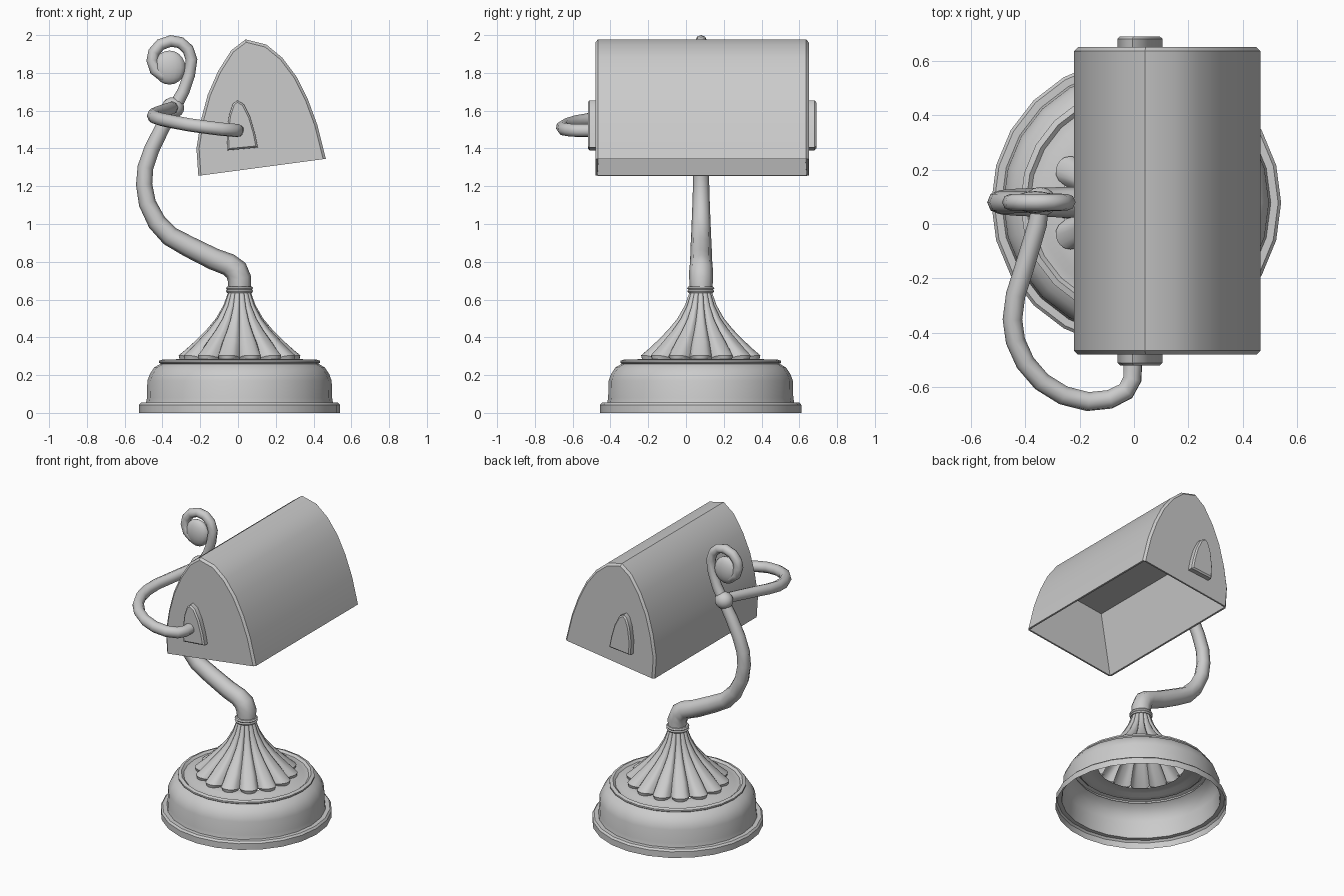
import bpy, bmesh
from math import sin, cos, pi, radians
from mathutils import Vector

if "Cube" in bpy.data.objects:
    bpy.data.objects.remove(bpy.data.objects["Cube"])

CX, CY = 0.008, 0.078      # axis of the base


def finish(name, bm, angle=35, recalc=True):
    if recalc:
        bmesh.ops.recalc_face_normals(bm, faces=bm.faces)
    me = bpy.data.meshes.new(name)
    bm.to_mesh(me)
    bm.free()
    me.shade_smooth()
    me.set_sharp_from_angle(angle=radians(angle))
    ob = bpy.data.objects.new(name, me)
    bpy.context.collection.objects.link(ob)
    return ob


def skin_rings(bm, rings):
    """Join closed rings of points with quads."""
    vr = [[bm.verts.new(p) for p in r] for r in rings]
    for a, b in zip(vr, vr[1:]):
        n = len(a)
        for i in range(n):
            j = (i + 1) % n
            bm.faces.new((a[i], a[j], b[j], b[i]))


def lathe(name, profile, n=24):
    bm = bmesh.new()
    skin_rings(bm, [[(CX + r * cos(2 * pi * i / n), CY + r * sin(2 * pi * i / n), z)
                     for i in range(n)] for r, z in profile])
    return finish(name, bm, recalc=False)


def tube(name, pts, sides=2):
    """Round tube through (x, y, z, radius) points."""
    cu = bpy.data.curves.new(name, 'CURVE')
    cu.dimensions = '3D'
    cu.bevel_depth = 1.0
    cu.bevel_resolution = sides
    cu.use_fill_caps = True
    sp = cu.splines.new('POLY')
    sp.points.add(len(pts) - 1)
    for p, (x, y, z, r) in zip(sp.points, pts):
        p.co = (x, y, z, 1)
        p.radius = r
    tmp = bpy.data.objects.new(name + "_path", cu)
    bpy.context.collection.objects.link(tmp)
    dg = bpy.context.evaluated_depsgraph_get()
    me = bpy.data.meshes.new_from_object(tmp.evaluated_get(dg))
    bpy.data.objects.remove(tmp)
    bm = bmesh.new()
    bm.from_mesh(me)
    return finish(name, bm, 50)


def ball(name, loc, scale):
    bm = bmesh.new()
    bmesh.ops.create_uvsphere(bm, u_segments=16, v_segments=10, radius=1)
    bmesh.ops.scale(bm, vec=scale, verts=bm.verts)
    bmesh.ops.translate(bm, vec=loc, verts=bm.verts)
    return finish(name, bm)


def prism(outline, y0, y1):
    """Extrude an x-z outline along y."""
    bm = bmesh.new()
    a = [bm.verts.new((x, y0, z)) for x, z in outline]
    b = [bm.verts.new((x, y1, z)) for x, z in outline]
    n = len(a)
    ends = [bm.faces.new(a), bm.faces.new(b[::-1])]
    for i in range(n):
        j = (i + 1) % n
        bm.faces.new((a[j], a[i], b[i], b[j]))
    bmesh.ops.recalc_face_normals(bm, faces=bm.faces)
    return bm, ends


# Hollow round base, open underneath
lathe("base", [(.533, 0), (.533, .042), (.522, .054), (.495, .054), (.49, .08), (.488, .17),
               (.475, .205), (.452, .24), (.418, .26), (.426, .266), (.426, .276), (.405, .283),
               (.39, .27), (.36, .272), (.335, .284), (.27, .284)])

# Fluted cone of petals with a scalloped lower edge
PETALS, SUB = 14, 8
prof = [(.058, .645), (.085, .57), (.125, .50), (.175, .44), (.235, .38), (.285, .335), (.322, .305), (.318, .284)]
rings = []
for k, (r, z) in enumerate(prof):
    ring = []
    for i in range(PETALS * SUB):
        u = (i % SUB) / SUB * 2 - 1                 # -1 and 1 are the petal edges
        bulge = (1 - u ** 4)
        groove = 0.09 * r * (1 - bulge)
        tip = 0.03 * u * u * max(0, k - 4) / 2      # rounded petal end
        rr = r - groove - min(tip, .04)
        zz = z - 0.012 * (1 - bulge) * (0 < k < 7)
        a = 2 * pi * i / (PETALS * SUB) + pi / PETALS
        ring.append((CX + rr * cos(a), CY + rr * sin(a), zz))
    rings.append(ring)
bm = bmesh.new()
skin_rings(bm, rings[::-1])
finish("petal_cone", bm, 40, recalc=False)

# Collar
lathe("collar", [(.05, .634), (.066, .636), (.072, .645), (.066, .652), (.072, .66), (.066, .668), (.04, .672)])

# Curved stem ending in a scroll
stem = [(.01, .655, .06), (.008, .71, .063), (-.01, .755, .063), (-.05, .785, .06), (-.13, .815, .058),
        (-.26, .88, .056), (-.36, .935, .053), (-.43, 1.01, .05), (-.48, 1.11, .046), (-.497, 1.21, .043),
        (-.49, 1.30, .042), (-.455, 1.40, .041), (-.40, 1.51, .039), (-.335, 1.62, .035), (-.29, 1.70, .032),
        (-.258, 1.79, .031), (-.246, 1.87, .031), (-.265, 1.925, .031), (-.305, 1.96, .031), (-.355, 1.969, .031),
        (-.41, 1.95, .031), (-.445, 1.91, .031), (-.454, 1.865, .031), (-.438, 1.815, .031), (-.40, 1.785, .031),
        (-.36, 1.785, .03)]
tube("stem", [(x, CY + .002, z, r) for x, z, r in stem])
ball("scroll_ball", (-.363, CY + .003, 1.828), (.085, .04, .09))
ball("joint_knob", (-.345, CY + .003, 1.615), (.06, .055, .056))

# Side arm from the joint to the shade end
R = .036
tube("side_arm", [(-.342, .08, 1.62, .03), (-.355, .0, 1.612, .035), (-.40, -.15, 1.597, R), (-.435, -.26, 1.585, R),
                  (-.447, -.35, 1.573, R), (-.436, -.43, 1.563, R), (-.40, -.51, 1.552, R), (-.34, -.58, 1.54, R),
                  (-.26, -.63, 1.525, R), (-.17, -.653, 1.512, R), (-.09, -.645, 1.502, R), (-.03, -.615, 1.497, R),
                  (-.006, -.57, 1.495, R), (-.003, -.49, 1.495, R)])

# Arched shade, chamfered ends, tapered hollow underneath
outline = [(-.21, 1.255), (-.22, 1.40), (-.196, 1.55), (-.16, 1.685), (-.105, 1.81), (-.035, 1.92), (.04, 1.977),
           (.15, 1.95), (.235, 1.88), (.31, 1.78), (.37, 1.66), (.42, 1.525), (.465, 1.345)]
bm, ends = prism(outline, -.48, .65)
bottom = min(bm.faces, key=lambda f: f.calc_center_median().z)
bmesh.ops.inset_individual(bm, faces=[bottom], thickness=.016)
cav = bmesh.ops.extrude_discrete_faces(bm, faces=[bottom])['faces'][0]
c = cav.calc_center_median()
for v in cav.verts:
    d = v.co - c
    v.co = c + Vector((d.x * .68, d.y * .95, d.z * .68)) + Vector((-.01, 0, .38))
rim = [e for e in bm.edges if len(e.link_faces) == 2 and any(f in ends for f in e.link_faces)
       and (e.verts[0].co.z > 1.36 or e.verts[1].co.z > 1.36)]
bmesh.ops.bevel(bm, geom=rim, offset=.014, segments=1, affect='EDGES')
finish("shade", bm, 32)

# Arched plates on both shade ends
arch = [(-.055, 1.39), (-.06, 1.48), (-.048, 1.575), (-.028, 1.635), (-.005, 1.655), (.03, 1.635),
        (.065, 1.565), (.09, 1.48), (.105, 1.405)]
for name, y0, y1 in (("front_plate", -.52, -.47), ("back_plate", .69, .64)):
    bm, ends = prism(arch, y0, y1)
    bmesh.ops.bevel(bm, geom=list(ends[0].edges), offset=.009, segments=1, affect='EDGES')
    finish(name, bm)
